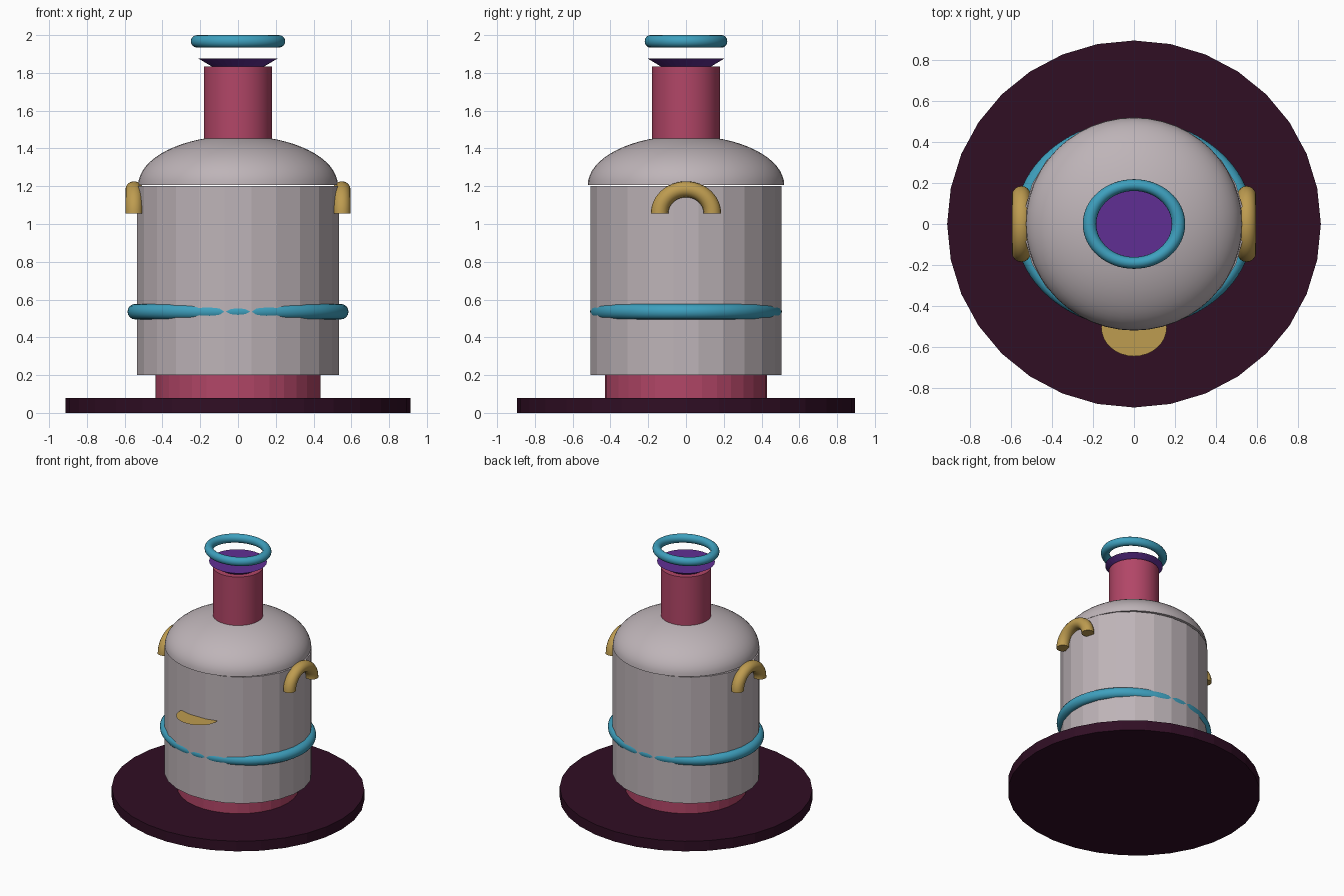
import bpy, bmesh, math
from mathutils import Matrix, Vector

if "Cube" in bpy.data.objects:
    bpy.data.objects.remove(bpy.data.objects["Cube"])


def material(name, rgb):
    m = bpy.data.materials.new(name)
    lin = [((c / 255 + 0.055) / 1.055) ** 2.4 if c > 10 else c / 255 / 12.92 for c in rgb]
    m.diffuse_color = (*lin, 1)
    m.use_nodes = True
    m.node_tree.nodes["Principled BSDF"].inputs["Base Color"].default_value = m.diffuse_color
    return m


GREY = material("warm_grey", (190, 180, 184))
PINK = material("raspberry", (178, 70, 103))
TEAL = material("teal", (62, 160, 190))
GOLD = material("gold", (190, 156, 80))
PURPLE = material("purple", (96, 47, 148))
DARK = material("dark_plum", (48, 14, 36))


def finish(bm, name, mat, smooth=False):
    bmesh.ops.recalc_face_normals(bm, faces=bm.faces)
    mesh = bpy.data.meshes.new(name)
    bm.to_mesh(mesh)
    bm.free()
    mesh.materials.append(mat)
    ob = bpy.data.objects.new(name, mesh)
    bpy.context.collection.objects.link(ob)
    if smooth:
        bpy.context.view_layer.objects.active = ob
        ob.select_set(True)
        bpy.ops.object.shade_smooth_by_angle(angle=math.radians(35))
        ob.select_set(False)
    return ob


def drum(name, mat, r0, r1, ry, z0, z1, sides, turn=0.0, smooth=False):
    """Upright cylinder or cone; ry is the depth as a share of the width."""
    bm = bmesh.new()
    bmesh.ops.create_cone(bm, cap_ends=True, segments=sides, radius1=r0, radius2=r1, depth=z1 - z0)
    bm.transform(Matrix.Translation((0, 0, (z0 + z1) / 2))
                 @ Matrix.Diagonal((1, ry, 1, 1)) @ Matrix.Rotation(turn, 4, 'Z'))
    return finish(bm, name, mat, smooth)


def hoop(name, mat, major, minor, matrix, sweep=2 * math.pi, steps=64, sides=16):
    """Round tube swept about z, closed or as an arc with capped ends."""
    bm = bmesh.new()
    ring = bmesh.ops.create_circle(bm, segments=sides, radius=minor, cap_ends=sweep < 6)
    bm.transform(Matrix.Translation((major, 0, 0)) @ Matrix.Rotation(math.pi / 2, 4, 'X'))
    start = bm.edges[:]
    if sweep < 6:
        cap = bm.faces[:]
        bmesh.ops.duplicate(bm, geom=bm.verts[:] + start + cap)
        bmesh.ops.rotate(bm, verts=[v for v in bm.verts if v not in ring["verts"]],
                         cent=(0, 0, 0), matrix=Matrix.Rotation(sweep, 3, 'Z'))
    bmesh.ops.spin(bm, geom=start, cent=(0, 0, 0), axis=(0, 0, 1), angle=sweep, steps=steps)
    bmesh.ops.remove_doubles(bm, verts=bm.verts, dist=1e-5)
    bm.transform(matrix)
    return finish(bm, name, mat, True)


# base plate, foot, main body, neck and flared lid
drum("base_plate", DARK, 0.912, 0.912, 0.982, 0, 0.08, 32)
drum("foot", PINK, 0.438, 0.438, 0.98, 0.08, 0.22, 32)
drum("body", GREY, 0.539, 0.539, 0.944, 0.2, 1.2, 24, math.radians(7.5))
drum("neck", PINK, 0.181, 0.181, 0.99, 1.38, 1.835, 32, smooth=True)
drum("lid", PURPLE, 0.135, 0.21, 0.965, 1.832, 1.876, 32)

# domed shoulder: upper half of a flattened sphere
bm = bmesh.new()
bmesh.ops.create_uvsphere(bm, u_segments=48, v_segments=32, radius=1)
cut = bmesh.ops.bisect_plane(bm, geom=bm.verts[:] + bm.edges[:] + bm.faces[:], dist=1e-4,
                             plane_co=(0, 0, 0), plane_no=(0, 0, 1), clear_inner=True)
bmesh.ops.holes_fill(bm, edges=[e for e in bm.edges if e.is_boundary])
bm.transform(Matrix.Translation((0, 0, 1.206)) @ Matrix.Diagonal((0.528, 0.52, 0.262, 1)))
finish(bm, "shoulder", GREY, True)

# belt around the body and floating ring above the lid
hoop("belt", TEAL, 0.544, 0.041,
     Matrix.Translation((0, 0, 0.536)) @ Matrix.Diagonal((1, 0.868, 1, 1)), steps=96)
hoop("top_ring", TEAL, 0.217, 0.033,
     Matrix.Translation((0, 0, 1.967)) @ Matrix.Diagonal((1, 0.875, 1, 1)))

# arched side handles, standing in the y-z plane
stand = Matrix(((0, 0, 1, 0), (1, 0, 0, 0), (0, 1, 0, 0), (0, 0, 0, 1)))
for side, name in ((-1, "left_handle"), (1, "right_handle")):
    hoop(name, GOLD, 0.14, 0.046,
         Matrix.Translation((side * 0.55, 0, 1.055)) @ Matrix.Diagonal((1, 1, 0.92, 1)) @ stand,
         math.pi, 24)

# paper-thin round ledge on the front
bm = bmesh.new()
bmesh.ops.create_circle(bm, cap_ends=True, segments=32, radius=0.16)
bm.transform(Matrix.Translation((0, -0.505, 0.84)) @ Matrix.Diagonal((1, 0.88, 1, 1)))
finish(bm, "front_ledge", GOLD)
